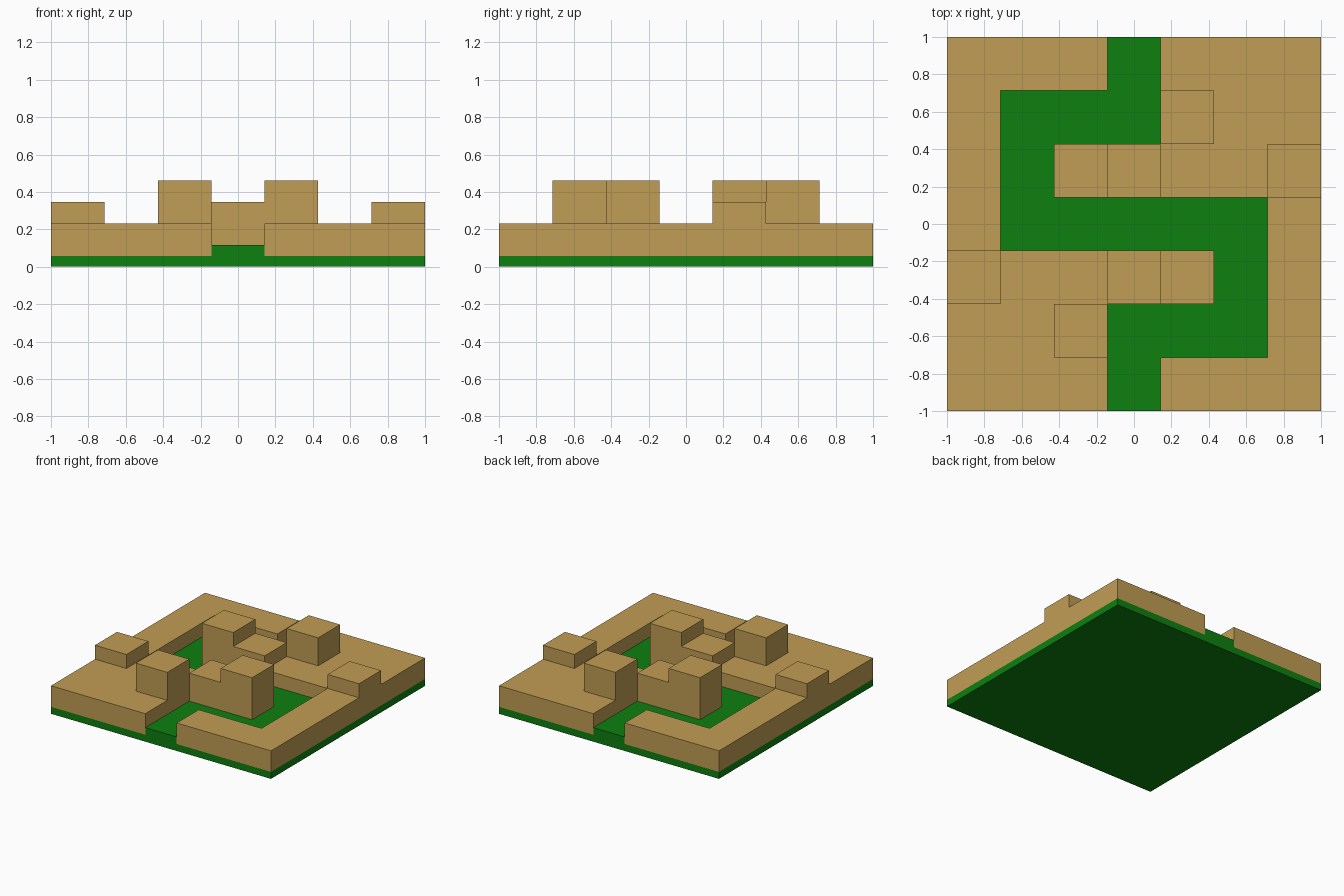
import bpy
import bmesh

if "Cube" in bpy.data.objects:
    bpy.data.objects.remove(bpy.data.objects["Cube"], do_unlink=True)

CELL = 2 / 7            # the tile is a 7 x 7 grid of square cells
BASE_Z, PATH_Z, LAND_Z = 0.057, 0.115, 0.23
LOW_Z, TALL_Z = 0.345, 0.46


def material(name, rgb):
    mat = bpy.data.materials.new(name)
    mat.use_nodes = True
    colour = (*rgb, 1)
    mat.diffuse_color = colour
    bsdf = next(n for n in mat.node_tree.nodes if n.type == 'BSDF_PRINCIPLED')
    bsdf.inputs["Base Color"].default_value = colour
    return mat


green = material("grass_green", (0.0044, 0.216, 0.005))
tan = material("sand_tan", (0.533, 0.337, 0.089))


def slab(name, outline, z0, z1, mat):
    """Extrude an outline given in grid corners from z0 up to z1."""
    bm = bmesh.new()
    verts = [bm.verts.new((x * CELL - 1, y * CELL - 1, z0)) for x, y in outline]
    face = bm.faces.new(verts)
    top = bmesh.ops.extrude_face_region(bm, geom=[face])["geom"]
    bmesh.ops.translate(bm, vec=(0, 0, z1 - z0),
                        verts=[v for v in top if isinstance(v, bmesh.types.BMVert)])
    bmesh.ops.recalc_face_normals(bm, faces=bm.faces)
    mesh = bpy.data.meshes.new(name)
    bm.to_mesh(mesh)
    bm.free()
    mesh.materials.append(mat)
    obj = bpy.data.objects.new(name, mesh)
    bpy.context.collection.objects.link(obj)


def square(col, row):
    return [(col, row), (col + 1, row), (col + 1, row + 1), (col, row + 1)]


def half_turn(outline):
    return [(7 - x, 7 - y) for x, y in outline]


# Ground slab and the raised winding path
slab("ground", [(0, 0), (7, 0), (7, 7), (0, 7)], 0, BASE_Z, green)
path_half = [(3, 0), (4, 0), (4, 1), (6, 1), (6, 4), (2, 4), (2, 5), (4, 5)]
slab("winding_path", path_half + half_turn(path_half), BASE_Z, PATH_Z, green)

# Land on both sides of the path, and the blocks standing on it
land = [(0, 0), (3, 0), (3, 2), (5, 2), (5, 3), (1, 3), (1, 6), (3, 6), (3, 7), (0, 7)]
blocks = [("edge_block", 0, 2, LOW_Z), ("corner_tower", 2, 1, TALL_Z),
          ("step_block", 3, 2, LOW_Z), ("end_tower", 4, 2, TALL_Z)]
for side, turn in (("right", lambda o: o), ("left", half_turn)):
    slab(f"{side}_land", turn(land), BASE_Z, LAND_Z, tan)
    for name, col, row, height in blocks:
        slab(f"{side}_{name}", turn(square(col, row)), LAND_Z, height, tan)
